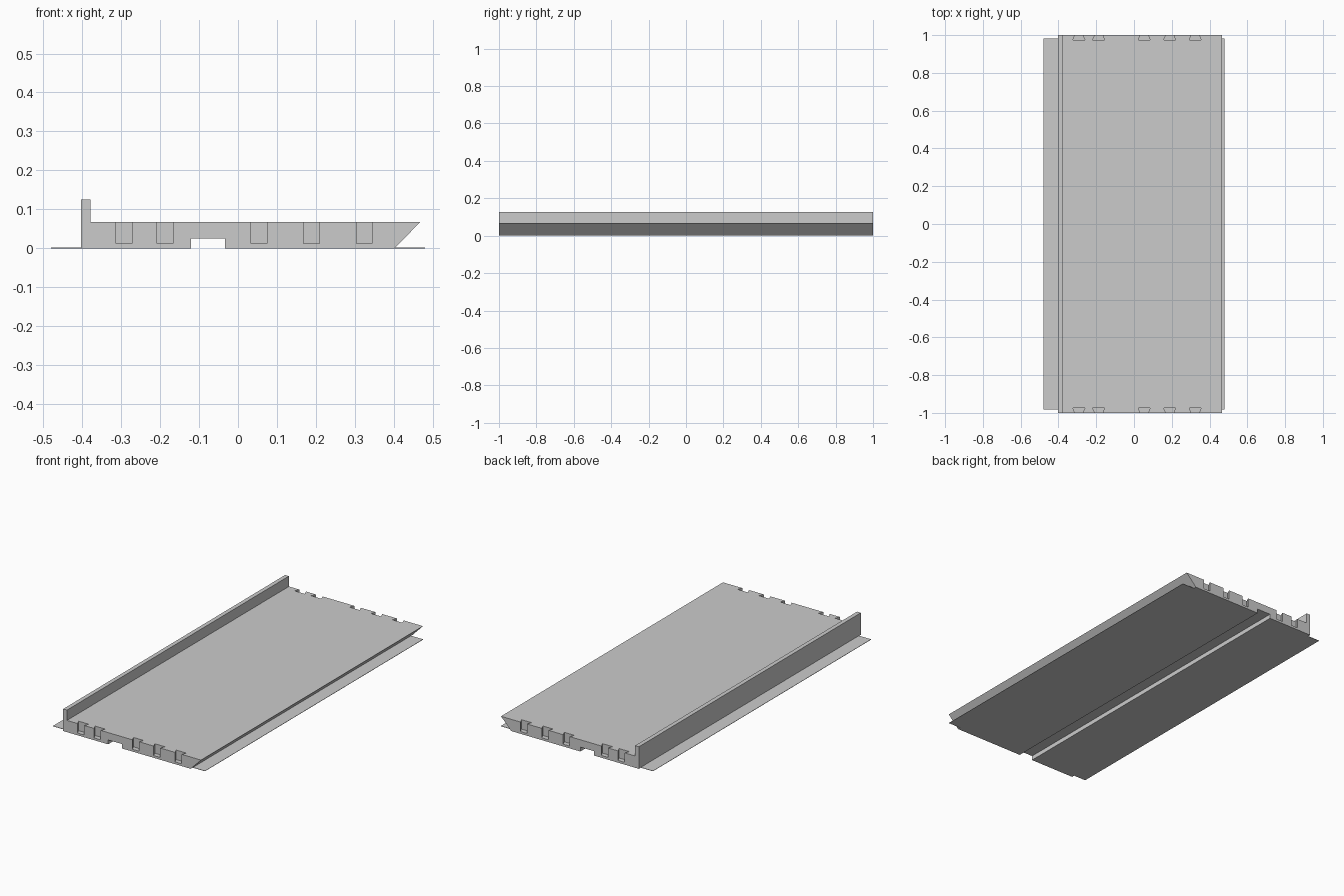
import bpy, bmesh

if "Cube" in bpy.data.objects:
    bpy.data.objects.remove(bpy.data.objects["Cube"])

grey = bpy.data.materials.new("plain grey")
grey.diffuse_color = (0.6, 0.6, 0.6, 1)
grey.use_nodes = True
grey.node_tree.nodes["Principled BSDF"].inputs["Base Color"].default_value = grey.diffuse_color


def prism(name, outline, axis, lo, hi):
    """Extrude a 2D outline along y (outline is x,z) or z (outline is x,y)."""
    bm = bmesh.new()
    place = (lambda a, b, t: (a, t, b)) if axis == 'y' else (lambda a, b, t: (a, b, t))
    face = bm.faces.new([bm.verts.new(place(a, b, lo)) for a, b in outline])
    ext = bmesh.ops.extrude_face_region(bm, geom=[face])
    shift = place(0, 0, hi - lo)
    bmesh.ops.translate(bm, vec=shift, verts=[g for g in ext["geom"] if isinstance(g, bmesh.types.BMVert)])
    bmesh.ops.recalc_face_normals(bm, faces=bm.faces)
    mesh = bpy.data.meshes.new(name)
    bm.to_mesh(mesh)
    bm.free()
    mesh.materials.append(grey)
    obj = bpy.data.objects.new(name, mesh)
    bpy.context.collection.objects.link(obj)
    return obj


# Long deck with upright lip, sloped edge and groove underneath
deck = prism("deck", [(-0.403, 0), (-0.12, 0), (-0.12, 0.025), (-0.033, 0.025), (-0.033, 0),
                      (0.402, 0), (0.467, 0.067), (-0.379, 0.067), (-0.379, 0.126), (-0.403, 0.126)],
             'y', -1, 1)

# Dovetail slots cut into both ends
for x in (-0.292, -0.187, 0.054, 0.189, 0.324):
    for end in (-1, 1):
        slot = [(x - 0.0325, end * 0.973), (x + 0.0325, end * 0.973),
                (x + 0.0205, end), (x + 0.0125, end * 1.02),
                (x - 0.0125, end * 1.02), (x - 0.0205, end)]
        cutter = prism("slot_cutter", slot, 'z', 0.013, 0.1)
        cutter.hide_render = True
        cutter.hide_set(True)
        cut = deck.modifiers.new("slot", 'BOOLEAN')
        cut.operation = 'DIFFERENCE'
        cut.solver = 'EXACT'
        cut.object = cutter

# Thin flanges along both long edges
for name, x0, x1 in (("left_flange", -0.48, -0.403), ("right_flange", 0.4, 0.48)):
    prism(name, [(x0, -0.983), (x1, -0.983), (x1, 0.983), (x0, 0.983)], 'z', 0, 0.002)
